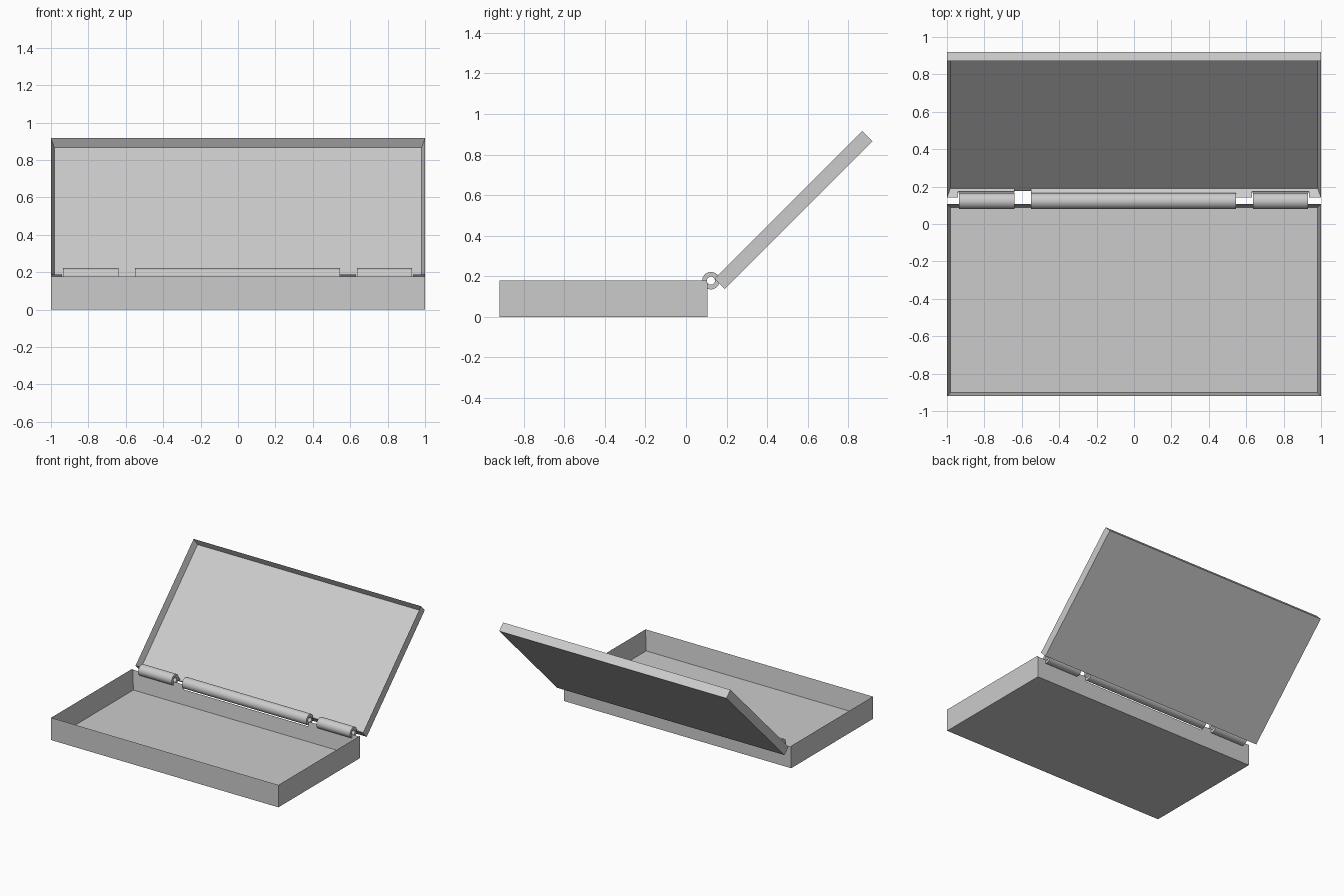
import bpy, bmesh
from math import radians
from mathutils import Matrix, Vector

if "Cube" in bpy.data.objects:
    bpy.data.objects.remove(bpy.data.objects["Cube"], do_unlink=True)

grey = bpy.data.materials.new("plain_grey")
grey.use_nodes = True
grey.diffuse_color = (0.6, 0.6, 0.6, 1)
grey.node_tree.nodes["Principled BSDF"].inputs["Base Color"].default_value = (0.6, 0.6, 0.6, 1)

WALL = 0.018
AXIS_Y, AXIS_Z = 0.123, 0.178
OUTER, BORE, CLEARANCE = 0.043, 0.02, 0.051


def finish(bm, name):
    bmesh.ops.recalc_face_normals(bm, faces=bm.faces)
    mesh = bpy.data.meshes.new(name)
    bm.to_mesh(mesh)
    bm.free()
    mesh.materials.append(grey)
    obj = bpy.data.objects.new(name, mesh)
    bpy.context.collection.objects.link(obj)
    return obj


def block(bm, lo, hi):
    lo, hi = Vector(lo), Vector(hi)
    matrix = Matrix.Translation((lo + hi) / 2) @ Matrix.Diagonal((*(hi - lo), 1))
    bmesh.ops.create_cube(bm, size=1, matrix=matrix)


def tray(name, lo, hi):
    """Open box: inset the top face and push it down to the floor."""
    bm = bmesh.new()
    block(bm, lo, hi)
    top = max(bm.faces, key=lambda f: f.calc_center_median().z)
    bmesh.ops.inset_region(bm, faces=[top], thickness=WALL, use_even_offset=True)
    bmesh.ops.translate(bm, verts=top.verts, vec=(0, 0, lo[2] + WALL - hi[2]))
    return finish(bm, name)


def rod(name, x0, x1, radius):
    """Solid bar along the hinge axis."""
    bm = bmesh.new()
    matrix = Matrix.Translation(((x0 + x1) / 2, AXIS_Y, AXIS_Z)) @ Matrix.Rotation(radians(90), 4, "Y")
    bmesh.ops.create_cone(bm, cap_ends=True, segments=48, radius1=radius,
                          radius2=radius, depth=x1 - x0, matrix=matrix)
    return finish(bm, name)


def cut(target, cutter):
    cutter.hide_render = True
    mod = target.modifiers.new("cut", "BOOLEAN")
    mod.operation, mod.solver, mod.object = "DIFFERENCE", "EXACT", cutter
    bpy.context.view_layer.objects.active = target
    bpy.ops.object.modifier_apply(modifier=mod.name)
    bpy.data.objects.remove(cutter, do_unlink=True)


# Base tray and tilted lid
base = tray("base_tray", (-1, -0.92, 0), (1, 0.106, 0.178))
lid = tray("lid", (-1, 0, 0), (1, 1.032, 0.07))

# Gap through the lower lid wall
bm = bmesh.new()
block(bm, (-0.64, -0.05, WALL + 0.0005), (-0.55, WALL + 0.002, 0.12))
cut(lid, finish(bm, "notch_cutter"))
lid.data.transform(Matrix.Translation((0, 0.19, 0.137)) @ Matrix.Rotation(radians(45), 4, "X"))

# Hinge knuckles, with clearance in the tray each one must turn past
knuckles = [("right_knuckle", -0.935, -0.64, lid),
            ("centre_knuckle", -0.55, 0.545, base),
            ("left_knuckle", 0.635, 0.93, lid)]
for name, x0, x1, opposite in knuckles:
    cut(opposite, rod("clearance_cutter", x0 - 0.005, x1 + 0.005, CLEARANCE))
    knuckle = rod(name, x0, x1, OUTER)
    cut(knuckle, rod("bore_cutter", x0 - 0.1, x1 + 0.1, BORE))
    bpy.ops.object.select_all(action="DESELECT")
    knuckle.select_set(True)
    bpy.context.view_layer.objects.active = knuckle
    bpy.ops.object.shade_smooth_by_angle(angle=radians(30))

# Clear pin path along the base edge
cut(base, rod("pin_cutter", -1.1, 1.1, BORE))
